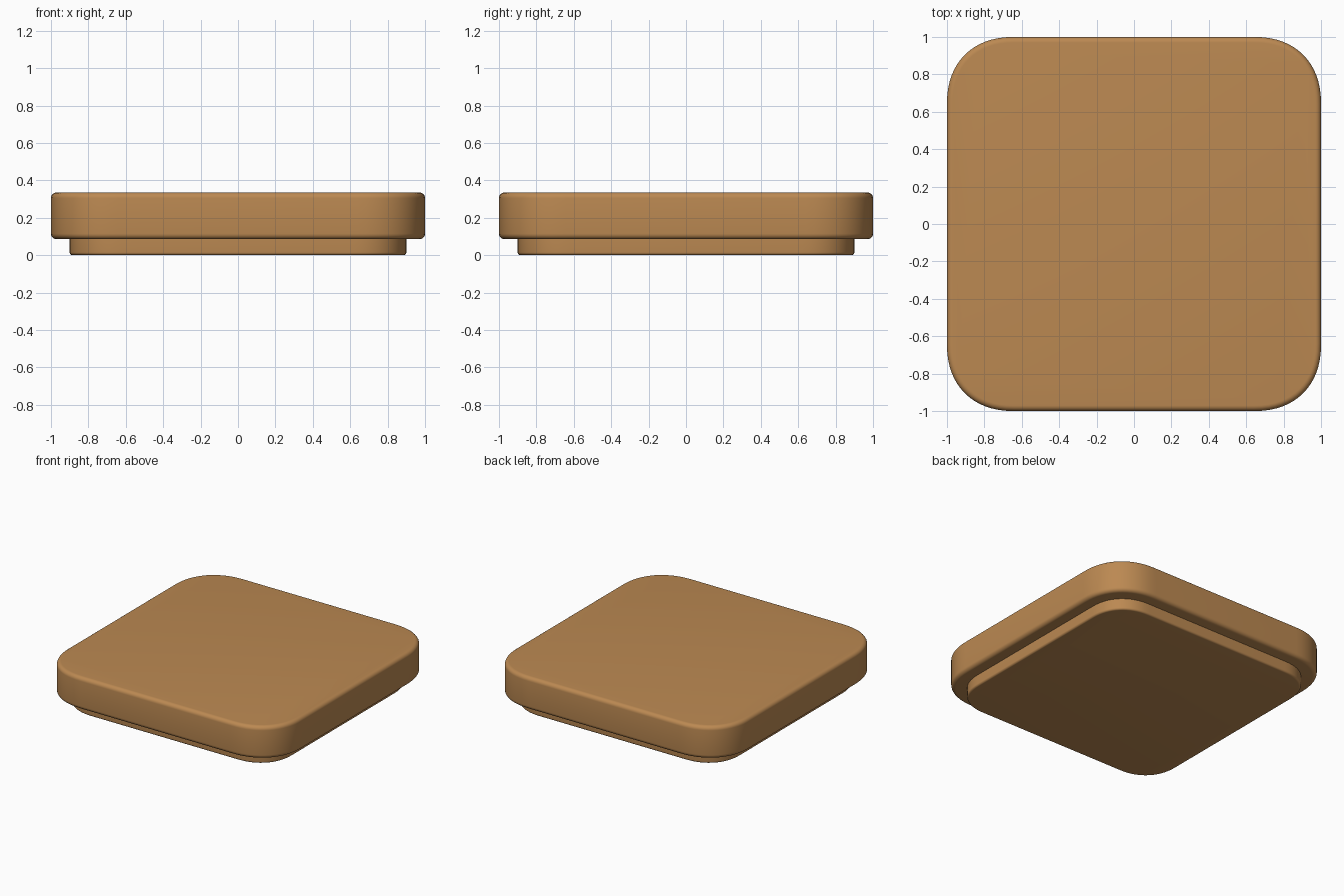
import bpy, bmesh, math

if "Cube" in bpy.data.objects:
    bpy.data.objects.remove(bpy.data.objects["Cube"])

mat = bpy.data.materials.new("warm tan")
mat.diffuse_color = (0.50, 0.25, 0.084, 1)
mat.use_nodes = True
mat.node_tree.nodes["Principled BSDF"].inputs["Base Color"].default_value = mat.diffuse_color


def outline(half, r, n=16, power=2.25):
    """Rounded square with slightly squarish corners."""
    pts = []
    for q in range(4):
        for i in range(n + 1):
            a = math.pi / 2 * i / n
            x = half - r + r * math.cos(a) ** (2 / power) if i < n else half - r
            y = half - r + r * math.sin(a) ** (2 / power)
            for _ in range(q):
                x, y = -y, x
            pts.append((x, y))
    return pts


def fillet(z, r, start, end, n=6):
    """(inset, height) pairs around an edge rounding centred at height z."""
    out = []
    for i in range(n + 1):
        a = math.radians(start + (end - start) * i / n)
        out.append((r - r * math.cos(a), z + r * math.sin(a)))
    return out


def slab(name, half, corner, profile):
    bm = bmesh.new()
    rings = [[bm.verts.new((x, y, z)) for x, y in outline(half - i, corner - i)]
             for i, z in profile]
    n = len(rings[0])
    for a, b in zip(rings, rings[1:]):
        for k in range(n):
            m = (k + 1) % n
            bm.faces.new((a[k], a[m], b[m], b[k]))
    bm.faces.new(rings[0][::-1])
    bm.faces.new(rings[-1])
    me = bpy.data.meshes.new(name)
    bm.to_mesh(me)
    bm.free()
    ob = bpy.data.objects.new(name, me)
    bpy.context.collection.objects.link(ob)
    me.materials.append(mat)
    bpy.ops.object.select_all(action='DESELECT')
    ob.select_set(True)
    bpy.context.view_layer.objects.active = ob
    bpy.ops.object.shade_smooth_by_angle(angle=math.radians(35))


# Thick upper slab with softened top and bottom edges
slab("upper_slab", 1.0, 0.36,
     fillet(0.115, 0.03, -90, 0) + fillet(0.305, 0.03, 0, 90))

# Narrower recessed base, reaching into the slab
slab("recessed_base", 0.9, 0.28,
     fillet(0.015, 0.015, -90, 0) + [(0, 0.1)])
